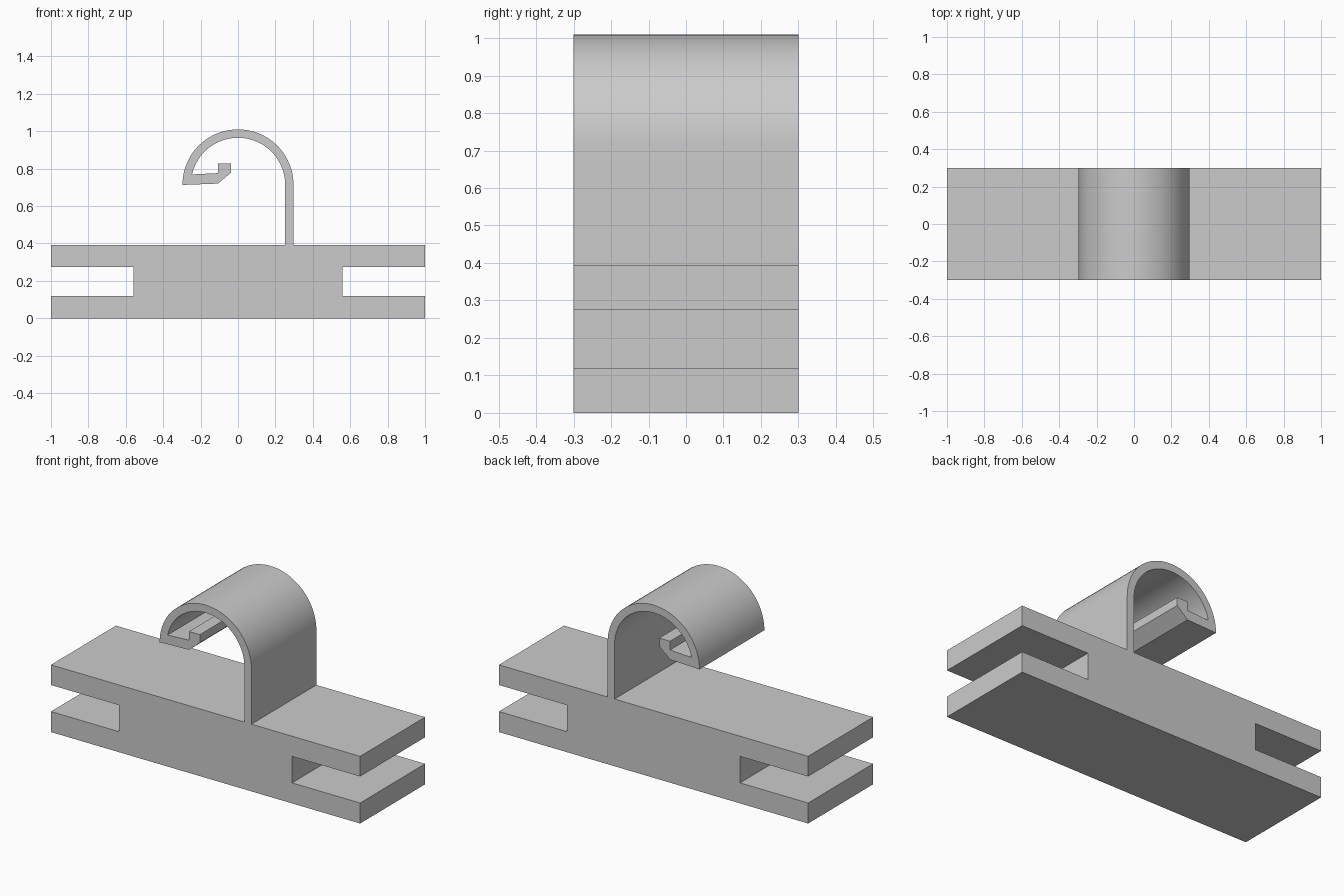
import bpy, bmesh
from math import cos, sin, pi, asin, radians

cube = bpy.data.objects.get("Cube")
if cube:
    bpy.data.objects.remove(cube, do_unlink=True)

DEPTH = 0.6

grey = bpy.data.materials.new("plain grey")
grey.use_nodes = True
colour = (0.6, 0.6, 0.6, 1)
grey.diffuse_color = colour
grey.node_tree.nodes["Principled BSDF"].inputs["Base Color"].default_value = colour


def arc(radius, centre_z, start, end, steps=40):
    """Points along a circular arc in the XZ plane."""
    angles = [start + (end - start) * i / steps for i in range(steps + 1)]
    return [(radius * cos(a), centre_z + radius * sin(a)) for a in angles]


def extrude_profile(name, points):
    """Extrude a closed XZ outline through the full depth."""
    bm = bmesh.new()
    face = bm.faces.new([bm.verts.new((x, -DEPTH / 2, z)) for x, z in points])
    result = bmesh.ops.extrude_face_region(bm, geom=[face])
    moved = [v for v in result["geom"] if isinstance(v, bmesh.types.BMVert)]
    bmesh.ops.translate(bm, verts=moved, vec=(0, DEPTH, 0))
    bmesh.ops.recalc_face_normals(bm, faces=bm.faces)
    mesh = bpy.data.meshes.new(name)
    bm.to_mesh(mesh)
    bm.free()
    mesh.materials.append(grey)
    obj = bpy.data.objects.new(name, mesh)
    bpy.context.collection.objects.link(obj)
    return obj


# Base block with a slot in each end
TOP, SLOT_TOP, SLOT_BOTTOM, SLOT_X = 0.393, 0.275, 0.12, 0.56
right_half = [(1, 0), (1, SLOT_BOTTOM), (SLOT_X, SLOT_BOTTOM),
              (SLOT_X, SLOT_TOP), (1, SLOT_TOP), (1, TOP)]
left_half = [(-x, z) for x, z in reversed(right_half)]
extrude_profile("slotted_base", right_half + left_half)

# Hook: upright strip, half-round arch and inward catch lip
OUTER, INNER, CENTRE_Z, LIP_TOP = 0.297, 0.252, 0.72, 0.776
lip = [(-0.107, CENTRE_Z), (-0.037, 0.779), (-0.037, 0.827),
       (-0.107, 0.827), (-0.107, LIP_TOP)]
inner_end = pi - asin((LIP_TOP - CENTRE_Z) / INNER)
outline = ([(OUTER, TOP)] + arc(OUTER, CENTRE_Z - 0.007, 0, pi)
           + lip + arc(INNER, CENTRE_Z - 0.007, inner_end, 0) + [(INNER, TOP)])
hook = extrude_profile("hook_clip", outline)

bpy.ops.object.select_all(action="DESELECT")
hook.select_set(True)
bpy.context.view_layer.objects.active = hook
bpy.ops.object.shade_smooth_by_angle(angle=radians(30))
